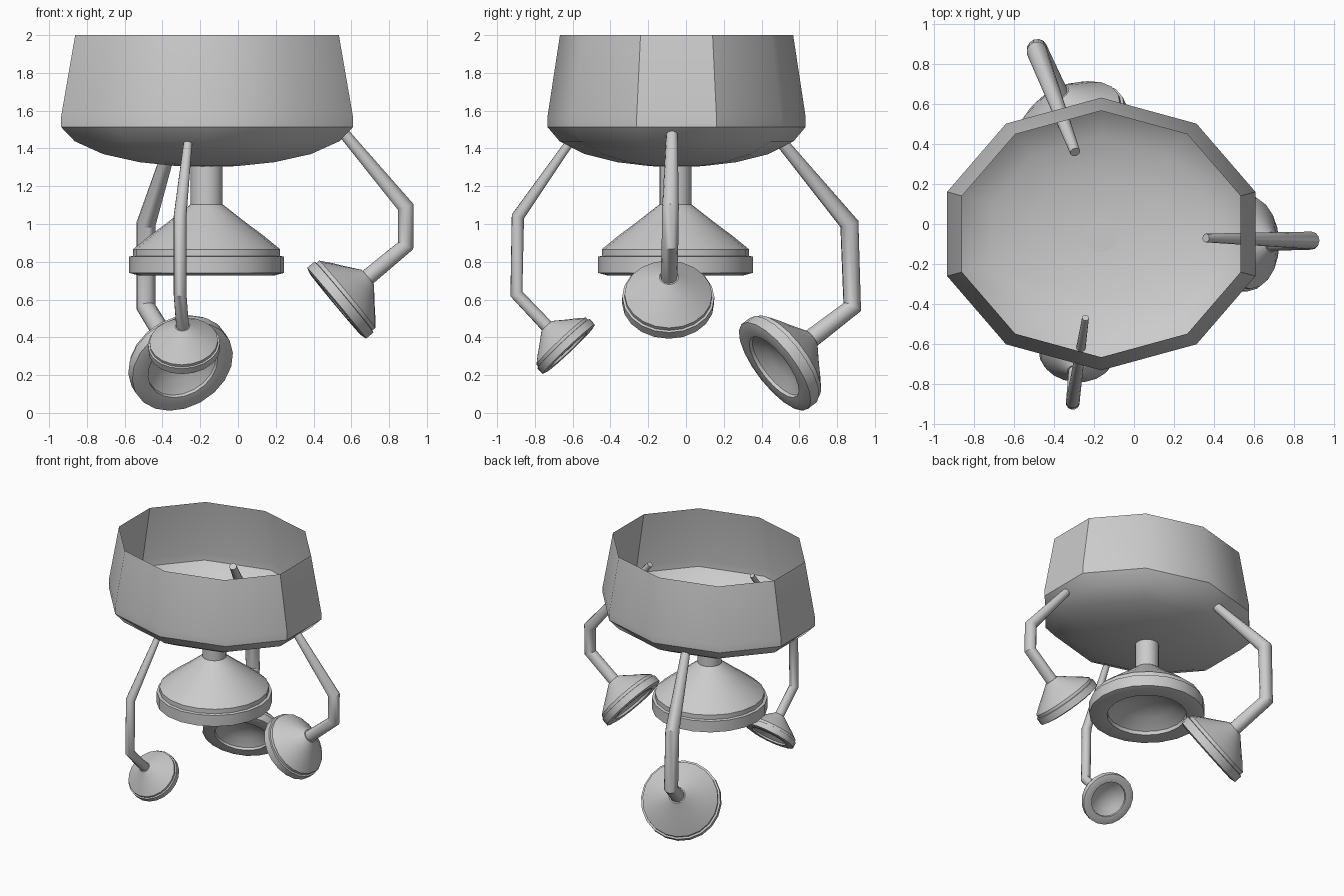
import bpy, bmesh
from math import sin, cos, pi, radians
from mathutils import Matrix, Vector

if "Cube" in bpy.data.objects:
    bpy.data.objects.remove(bpy.data.objects["Cube"])


def smooth(ob, angle):
    bpy.ops.object.select_all(action='DESELECT')
    ob.select_set(True)
    bpy.context.view_layer.objects.active = ob
    bpy.ops.object.shade_smooth_by_angle(angle=radians(angle))


def lathe(name, profile, sides, matrix, phase=0.0, angle=35):
    """Revolve (radius, height) points around local z."""
    bm = bmesh.new()
    rings = [[bm.verts.new((r * cos(phase + 2 * pi * i / sides),
                            r * sin(phase + 2 * pi * i / sides), z))
              for i in range(sides)] for r, z in profile]
    for a, b in zip(rings, rings[1:]):
        for i in range(sides):
            j = (i + 1) % sides
            bm.faces.new((a[i], a[j], b[j], b[i]))
    bmesh.ops.remove_doubles(bm, verts=bm.verts, dist=1e-5)
    bmesh.ops.recalc_face_normals(bm, faces=bm.faces)
    bm.transform(matrix)
    me = bpy.data.meshes.new(name)
    bm.to_mesh(me)
    bm.free()
    ob = bpy.data.objects.new(name, me)
    bpy.context.collection.objects.link(ob)
    smooth(ob, angle)
    return ob


def tube(name, points, radii):
    """Round strut along a bent path."""
    cu = bpy.data.curves.new(name, 'CURVE')
    cu.dimensions = '3D'
    cu.bevel_depth = 1.0
    cu.bevel_resolution = 4
    cu.use_fill_caps = True
    sp = cu.splines.new('POLY')
    sp.points.add(len(points) - 1)
    for p, co, r in zip(sp.points, points, radii):
        p.co = (*co, 1)
        p.radius = r
    ob = bpy.data.objects.new(name, cu)
    bpy.context.collection.objects.link(ob)
    bpy.ops.object.select_all(action='DESELECT')
    ob.select_set(True)
    bpy.context.view_layer.objects.active = ob
    bpy.ops.object.convert(target='MESH')
    smooth(bpy.context.object, 35)


# Cup: domed back, grooved rim band, recessed dish underneath (unit radius)
CUP = [(0, .90), (.207, .90), (.52, .655), (.73, .50), (.95, .32), (.95, .235),
       (1, .225), (1, .015), (.87, -.02), (.69, -.005), (.68, .06),
       (.45, .20), (.22, .27), (0, .29)]


def cup(name, centre, axis, r):
    rot = Vector(axis).to_track_quat('Z', 'Y').to_matrix().to_4x4()
    lathe(name, CUP, 20, Matrix.Translation(centre) @ rot @ Matrix.Scale(r, 4))


# Open-topped ten-sided bowl, oval in plan
bowl = [(.904, 2), (1, 1.57), (1, 1.513), (.907, 1.438), (.712, 1.37),
        (.46, 1.327), (.2, 1.306), (0, 1.303)]
lathe("bowl", bowl, 10,
      Matrix.Translation((-.164, -.05, 0)) @ Matrix.Diagonal((.812, .683, 1, 1)),
      phase=pi / 2, angle=39)

# Central cup and its stem
cup("centre_cup", (-.166, -.056, .735), (0, 0, 1), .41)
lathe("centre_stem", [(0, 1.0), (.085, 1.0), (.085, 1.31), (0, 1.31)], 20,
      Matrix.Translation((-.166, -.056, 0)))

# Bent arms: tip inside the bowl, upper bend, lower bend, cup centre, cup radius
arms = {
    "right": ((.36, -.07, 1.72), (.888, -.082, 1.09), (.888, -.085, .885),
              (.519, -.095, .578), .244),
    "back": ((-.295, .36, 1.61), (-.487, .865, 1.0), (-.487, .88, .56),
             (-.292, .467, .243), .285),
    "front": ((-.243, -.47, 1.64), (-.307, -.89, 1.04), (-.307, -.898, .63),
              (-.284, -.619, .335), .191),
}
for side, (tip, b1, b2, centre, r) in arms.items():
    axis = (Vector(b2) - Vector(centre)).normalized()
    end = Vector(centre) + axis * r * .8
    t = r * .18
    tube(side + "_arm", [tip, b1, b2, end], [t * .5, t, t, t])
    cup(side + "_cup", centre, axis, r)
